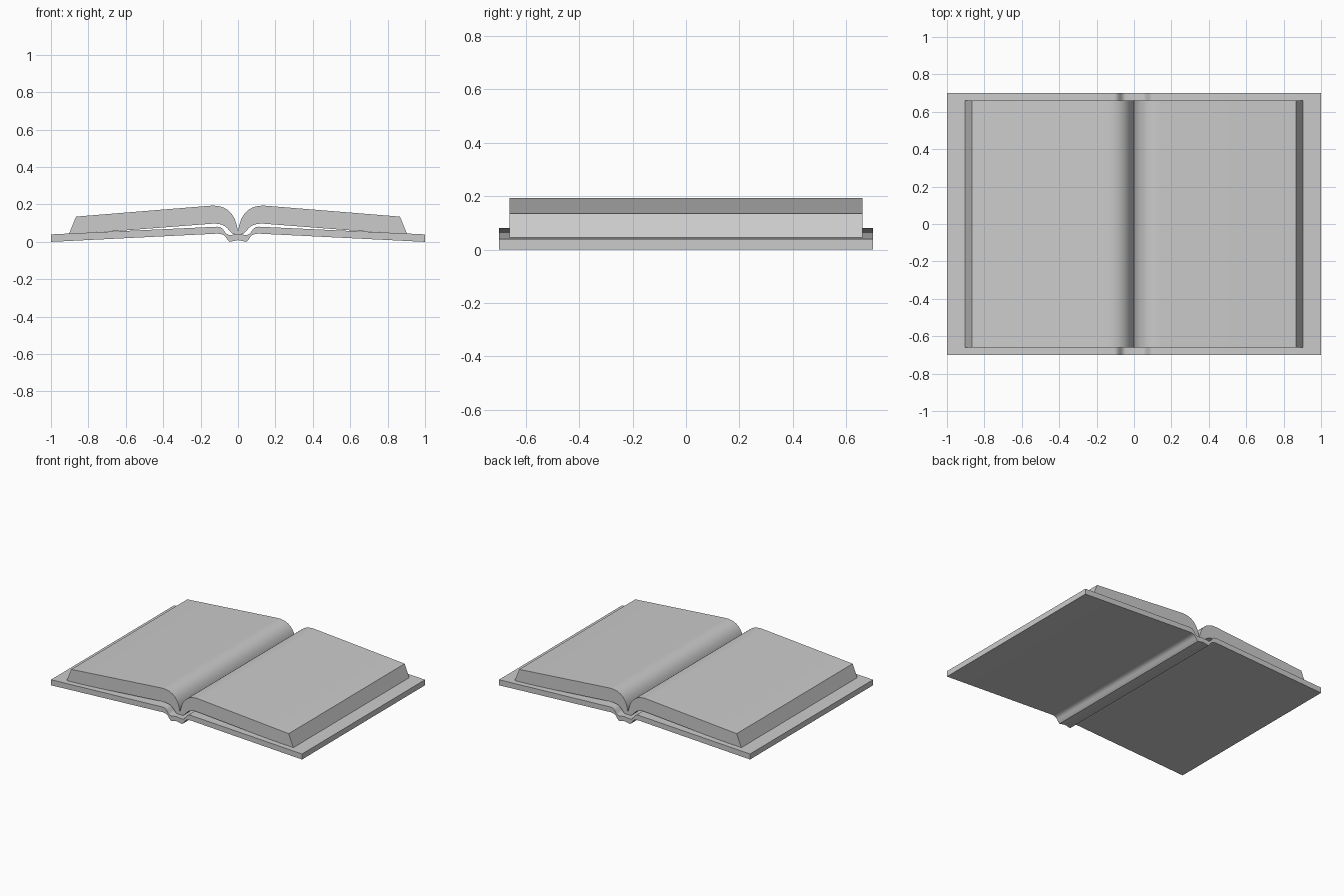
import bpy, bmesh
from math import radians
from mathutils import Vector
from mathutils.geometry import interpolate_bezier

if "Cube" in bpy.data.objects:
    bpy.data.objects.remove(bpy.data.objects["Cube"])


def bez(a, b, c, d, n=12):
    """Points of a cubic curve in the x/z profile plane."""
    pts = interpolate_bezier(*[Vector((p[0], p[1], 0)) for p in (a, b, c, d)], n)
    return [(p.x, p.y) for p in pts]


def extrude_profile(name, profile, half_depth):
    """Closed x/z profile extruded along y, smooth shaded by angle."""
    bm = bmesh.new()
    face = bm.faces.new([bm.verts.new((x, -half_depth, z)) for x, z in profile])
    ext = bmesh.ops.extrude_face_region(bm, geom=[face], use_keep_orig=True)
    moved = [v for v in ext["geom"] if isinstance(v, bmesh.types.BMVert)]
    bmesh.ops.translate(bm, verts=moved, vec=(0, 2 * half_depth, 0))
    bmesh.ops.recalc_face_normals(bm, faces=bm.faces)
    mesh = bpy.data.meshes.new(name)
    bm.to_mesh(mesh)
    bm.free()
    obj = bpy.data.objects.new(name, mesh)
    bpy.context.collection.objects.link(obj)
    bpy.ops.object.select_all(action="DESELECT")
    obj.select_set(True)
    bpy.context.view_layer.objects.active = obj
    bpy.ops.object.shade_smooth_by_angle(angle=radians(30))
    return obj


def flip(profile):
    return [(-x, z) for x, z in reversed(profile)]


# Cover: two boards joined by hinge grooves and a slightly arched spine
top = [(1, 0.04)] + bez((0.11, 0.081), (0.075, 0.083), (0.075, 0.04), (0.045, 0.036), 8)
bottom = (bez((0.045, 0.0), (0.07, 0.02), (0.06, 0.042), (0.11, 0.044), 8)
          + [(1, 0.0)])
spine_top = [(0.0, 0.042)]
spine_bottom = [(0.0, 0.009)]
cover = top + spine_top + flip(top) + flip(bottom) + spine_bottom + bottom
extrude_profile("cover", cover, 0.7)

# Page blocks: slanted fore-edge, rounded roll into the gutter
page_top = [(0.866, 0.135)] + bez((0.15, 0.193), (0.06, 0.2), (0.01, 0.15), (0.0, 0.05), 16)
page_bottom = (bez((0.0, 0.038), (0.06, 0.035), (0.035, 0.103), (0.14, 0.097), 12)
               + [(0.62, 0.06), (0.904, 0.042)])
page = page_top + page_bottom
extrude_profile("right_pages", page, 0.66)
extrude_profile("left_pages", flip(page), 0.66)
